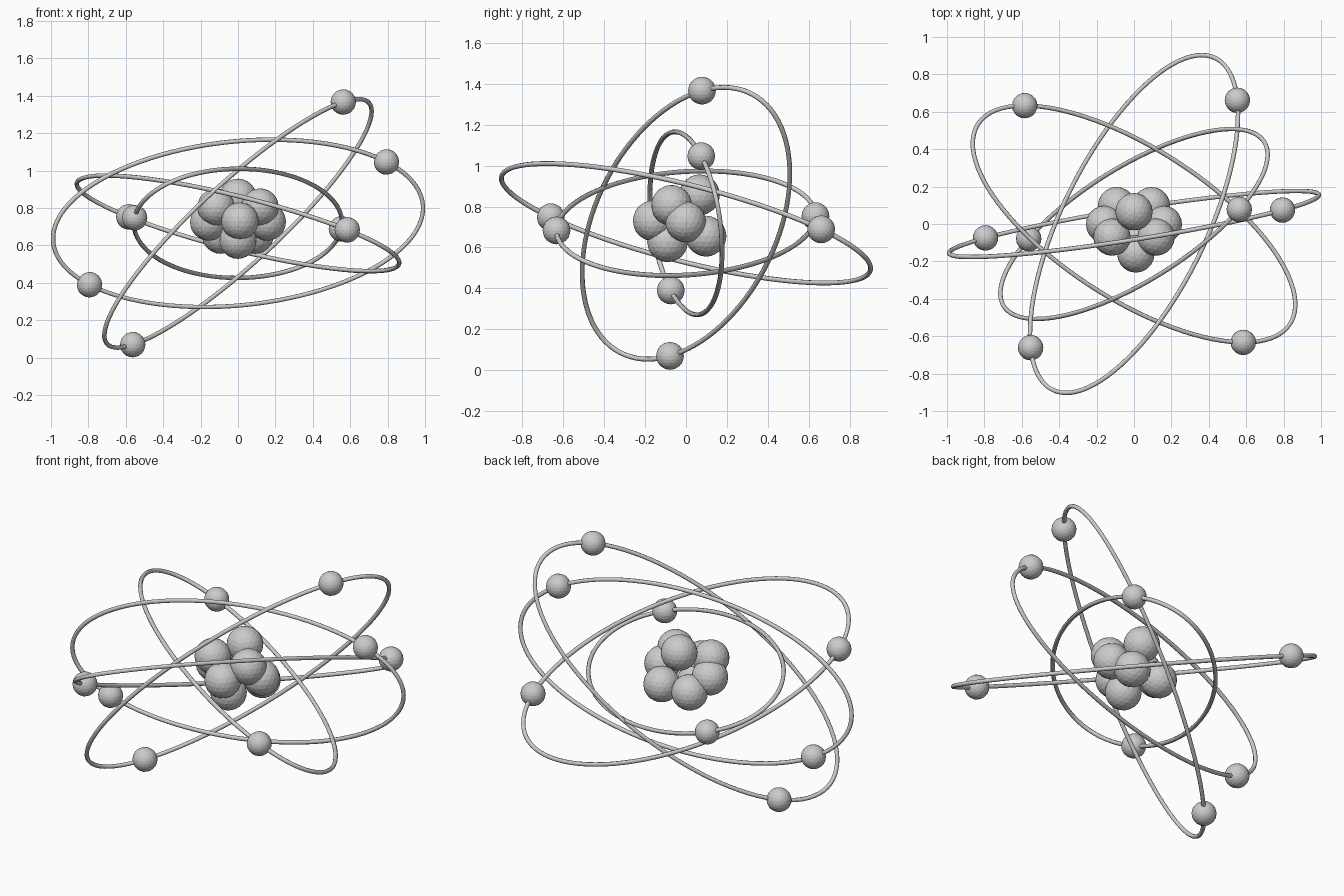
import bpy
import math
from mathutils import Vector

if "Cube" in bpy.data.objects:
    bpy.data.objects.remove(bpy.data.objects["Cube"], do_unlink=True)

CENTER = Vector((0, 0, 0.718))
MAJOR, MINOR = 1.005, 0.447
TUBE_RADIUS = 0.012
ELECTRON_RADIUS = 0.068
NUCLEON_RADIUS = 0.1
ELECTRON_ANGLE = math.radians(35)

# Single plain grey material
grey = bpy.data.materials.new("plain grey")
grey.use_nodes = True
color = (0.6, 0.6, 0.6, 1)
grey.diffuse_color = color
grey.node_tree.nodes["Principled BSDF"].inputs["Base Color"].default_value = color


def ball(name, location, radius):
    bpy.ops.mesh.primitive_ico_sphere_add(subdivisions=3, radius=radius, location=location)
    obj = bpy.context.object
    obj.name = name
    obj.data.materials.append(grey)


def orbit_point(u, v, angle):
    return CENTER + u * (MAJOR * math.cos(angle)) + v * (MINOR * math.sin(angle))


def orbit_ring(name, u, v, steps=96):
    curve = bpy.data.curves.new(name, "CURVE")
    curve.dimensions = "3D"
    curve.bevel_depth = TUBE_RADIUS
    curve.bevel_resolution = 2
    spline = curve.splines.new("POLY")
    spline.points.add(steps - 1)
    spline.use_cyclic_u = True
    spline.use_smooth = True
    for i, point in enumerate(spline.points):
        point.co = (*orbit_point(u, v, math.tau * i / steps), 1)
    curve.materials.append(grey)
    obj = bpy.data.objects.new(name, curve)
    bpy.context.collection.objects.link(obj)
    bpy.ops.object.select_all(action="DESELECT")
    obj.select_set(True)
    bpy.context.view_layer.objects.active = obj
    bpy.ops.object.convert(target="MESH")


# Orbits: long axis and short axis of each ellipse, with two opposite electrons
orbits = {
    "wide": ((0.984, 0.152, 0.094), (-0.08, -0.2, 0.976)),
    "steep": ((0.71, 0.35, 0.611), (-0.09, -0.83, 0.57)),
    "left_back": ((-0.838, 0.517, 0.173), (0.43, 0.805, -0.425)),
    "deep": ((0.415, 0.89, -0.19), (0.825, -0.267, 0.49)),
}
for name, (long_axis, short_axis) in orbits.items():
    u = Vector(long_axis).normalized()
    v = Vector(short_axis)
    v = (v - u * v.dot(u)).normalized()
    orbit_ring(name + "_orbit", u, v)
    for side, turn in (("first", 0), ("second", math.pi)):
        ball(f"{name}_{side}_electron", orbit_point(u, v, ELECTRON_ANGLE + turn), ELECTRON_RADIUS)

# Nucleus: single balls on the middle plane, then mirrored pairs
for name, spot in {
    "top_nucleon": (0, 0.066, 0.857),
    "front_nucleon": (0.01, -0.16, 0.73),
    "bottom_nucleon": (0, -0.09, 0.628),
}.items():
    ball(name, spot, NUCLEON_RADIUS)

for name, (x, y, z) in {
    "side_nucleon": (0.157, -0.002, 0.725),
    "upper_front_nucleon": (0.118, -0.07, 0.805),
    "lower_back_nucleon": (0.093, 0.098, 0.655),
}.items():
    ball("left_" + name, (x, y, z), NUCLEON_RADIUS)
    ball("right_" + name, (-x, y, z), NUCLEON_RADIUS)
